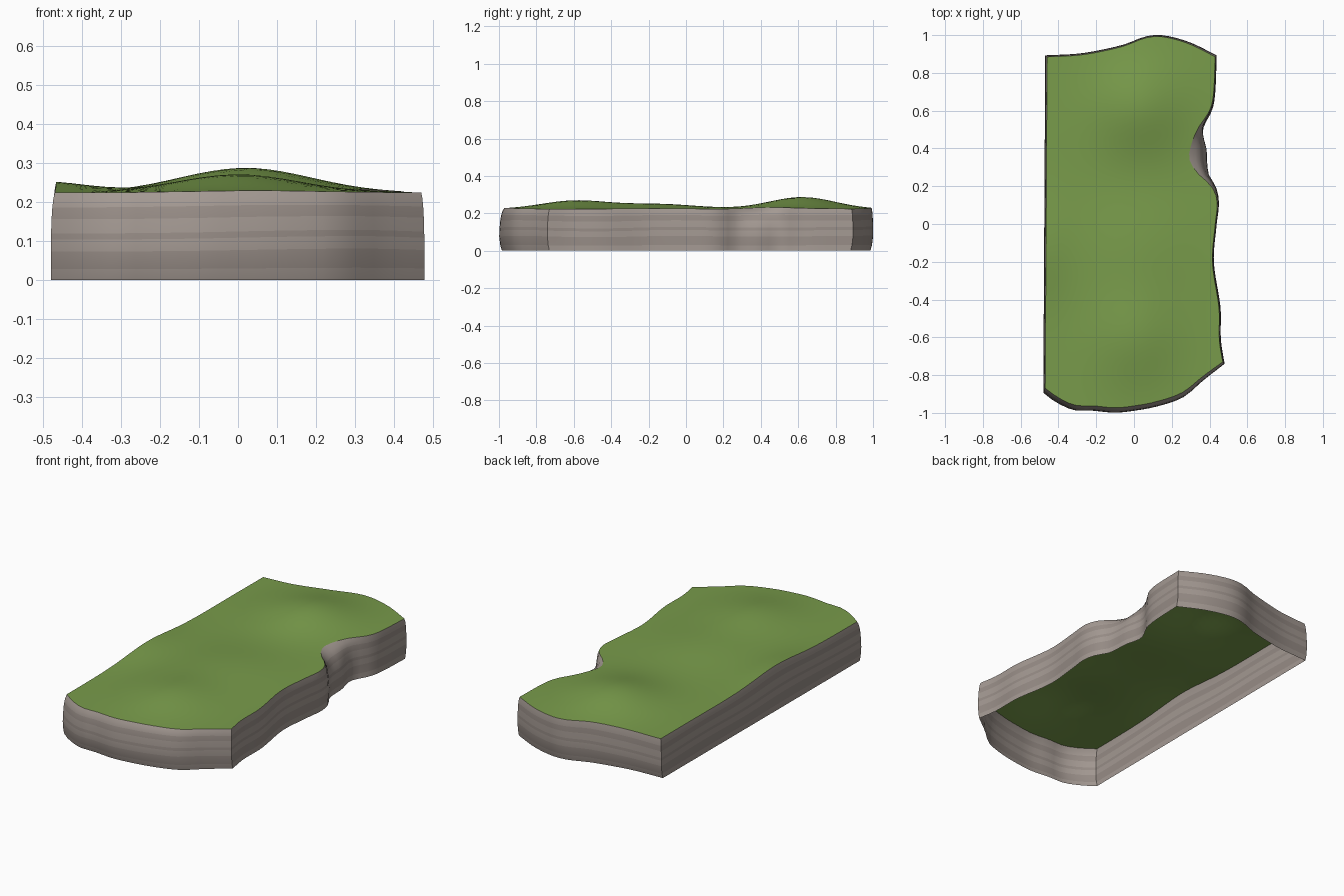
import bpy, math
from mathutils import Vector

if "Cube" in bpy.data.objects:
    bpy.data.objects.remove(bpy.data.objects["Cube"])

NX, NY = 22, 44

# Rim outlines: front/back give (x, y), right side gives (y, x)
FRONT = [(-.47, -.87), (-.40, -.92), (-.31, -.96), (-.22, -.962), (-.1, -.973), (0, -.963),
         (.12, -.94), (.26, -.89), (.36, -.81), (.47, -.73)]
BACK = [(-.46, .885), (-.3, .893), (-.2, .908), (-.05, .943), (.05, .982), (.12, .993),
        (.2, .982), (.3, .95), (.43, .885)]
RIGHT = [(-.73, .47), (-.62, .452), (-.45, .45), (-.2, .415), (0, .43), (.12, .44), (.2, .41),
         (.26, .345), (.33, .297), (.39, .295), (.5, .335), (.6, .40), (.68, .42), (.885, .43)]
LEFT = [(-.87, -.47), (.885, -.46)]


def smooth_at(pts, t):
    """Cubic interpolation of (t, value) pairs."""
    n = len(pts)

    def slope(i):
        a, b = pts[max(i - 1, 0)], pts[min(i + 1, n - 1)]
        return (b[1] - a[1]) / (b[0] - a[0])
    i = 0
    while i < n - 2 and t > pts[i + 1][0]:
        i += 1
    (t0, v0), (t1, v1) = pts[i], pts[i + 1]
    d = t1 - t0
    s = (t - t0) / d
    return (v0 * (2*s**3 - 3*s**2 + 1) + v1 * (3*s**2 - 2*s**3)
            + d * slope(i) * (s**3 - 2*s**2 + s) + d * slope(i + 1) * (s**3 - s**2))


def edge(pts, u, swap=False):
    t = pts[0][0] + (pts[-1][0] - pts[0][0]) * u
    v = smooth_at(pts, t)
    return Vector((v, t)) if swap else Vector((t, v))


def height(x, y):
    """Rolling ground: base level plus soft mounds."""
    z = .223
    for cx, cy, wx, wy, a in ((.02, .62, .24, .25, .064), (0, -.6, .22, .25, .044),
                              (-.5, -.15, .15, .25, .028), (0, -.15, .28, .3, .027)):
        z += a * math.exp(-((x - cx) / wx)**2 - ((y - cy) / wy)**2)
    return z


def surface(u, v):
    """Patch blended between the four rim curves."""
    f, b = edge(FRONT, u), edge(BACK, u)
    l, r = edge(LEFT, v, True), edge(RIGHT, v, True)
    c = [Vector(p) for p in (FRONT[0], FRONT[-1], BACK[0], BACK[-1])]
    p = (f * (1 - v) + b * v + l * (1 - u) + r * u
         - (c[0] * (1 - u) + c[1] * u) * (1 - v) - (c[2] * (1 - u) + c[3] * u) * v)
    return Vector((p.x, p.y, height(p.x, p.y)))


def material(name, rgb):
    m = bpy.data.materials.new(name)
    m.diffuse_color = (*rgb, 1)
    m.use_nodes = True
    m.node_tree.nodes["Principled BSDF"].inputs["Base Color"].default_value = m.diffuse_color
    return m


def make(name, verts, faces, mats, indices=None):
    me = bpy.data.meshes.new(name)
    me.from_pydata(verts, [], faces)
    for m in mats:
        me.materials.append(m)
    if indices:
        me.polygons.foreach_set("material_index", indices)
    ob = bpy.data.objects.new(name, me)
    bpy.context.collection.objects.link(ob)
    bpy.ops.object.select_all(action='DESELECT')
    ob.select_set(True)
    bpy.context.view_layer.objects.active = ob
    bpy.ops.object.shade_smooth_by_angle(angle=math.radians(35))
    return ob


# Grass top
W = NX + 1
grid = [surface(i / NX, j / NY) for j in range(NY + 1) for i in range(W)]
quads = [(j*W + i, j*W + i + 1, (j+1)*W + i + 1, (j+1)*W + i) for j in range(NY) for i in range(NX)]
make("grass_top", grid, quads, [material("grass", (.19, .33, .07))])

# Rock wall: rim loop, counter-clockwise, dropped to the ground in strata
rim = ([grid[i] for i in range(NX)] + [grid[j*W + NX] for j in range(NY)]
       + [grid[NY*W + i] for i in range(NX, 0, -1)] + [grid[j*W] for j in range(NY, 0, -1)])


def clamp(v, lo=0, hi=1):
    return max(lo, min(hi, v))


def foot(p):
    """Lower wall position: slightly outside the rim, much more in the notch."""
    dx = (-.01 if p.x < 0 else .008) * clamp(abs(p.x) / .44)
    if p.x > 0.2:
        dx += .09 * math.exp(-((p.y - .36) / .12)**2) * clamp((p.x - .2) / .05)
    dy = -.026 * clamp((-p.y - .6) / .3) + .008 * clamp((p.y - .8) / .08)
    return Vector((p.x + dx, p.y + dy, 0))


# (height fraction, lean towards the rim, y scale)
ROWS = [(0, 0, .985), (.13, 0, .994), (.34, 0, 1), (.48, .04, 1), (.55, .08, 1),
        (.71, .2, 1), (.84, .4, 1), (.93, .65, 1), (1, 1, 1)]
DARK = {1, 3, 5}
verts, faces, idx = [], [], []
N = len(rim)
for h, lean, sy in ROWS:
    for p in rim:
        q = foot(p).lerp(p, lean)
        wave = .004 * math.sin(4 * p.x + 7 * p.y) * math.sin(math.pi * h)
        verts.append((q.x, q.y * sy, p.z * h + wave))
for r in range(len(ROWS) - 1):
    for k in range(N):
        n = (k + 1) % N
        faces.append((r*N + k, r*N + n, (r+1)*N + n, (r+1)*N + k))
        idx.append(1 if r in DARK else 0)
make("rock_wall", verts, faces,
     [material("rock_light", (.37, .32, .29)), material("rock_dark", (.31, .265, .24))], idx)
